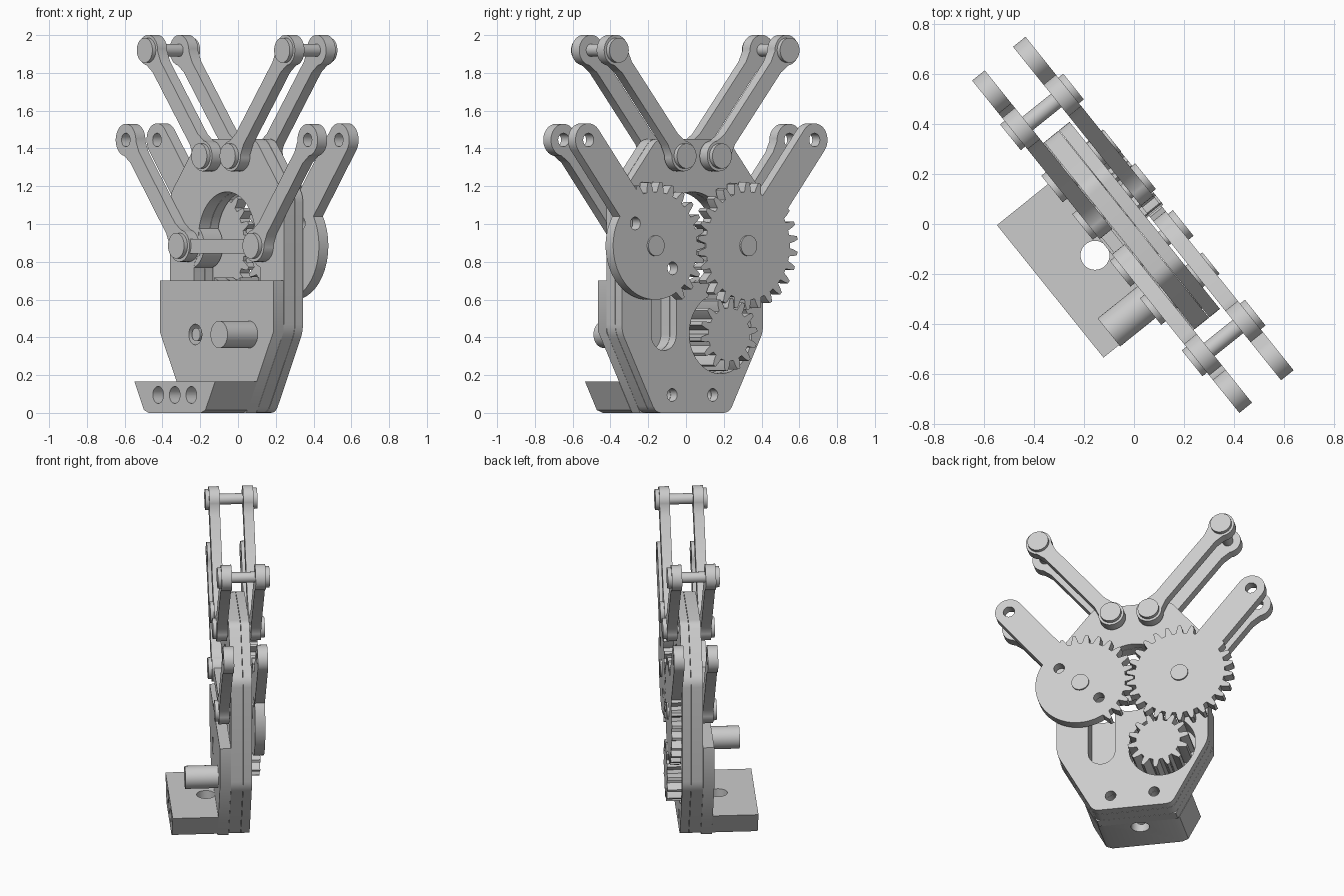
import bpy, bmesh, math
from mathutils import Vector

cube = bpy.data.objects.get("Cube")
if cube:
    bpy.data.objects.remove(cube)

grey = bpy.data.materials.new("light grey")
grey.use_nodes = True
grey.diffuse_color = (0.6, 0.6, 0.6, 1)
grey.node_tree.nodes["Principled BSDF"].inputs["Base Color"].default_value = (0.6, 0.6, 0.6, 1)

TURN = math.radians(-51.2)      # whole gripper is turned about the vertical
PIVOT = Vector((0.3145, 0.885))  # gear pivots, mirrored in x
TIP = Vector((0.768, 1.445))     # driven arm tips
LINK_LOW = Vector((0.12, 1.36))
LINK_TOP = Vector((0.58, 1.92))
FRONT = (-0.145, -0.08)          # depth layers
BACK = (0.067, 0.131)


def prism(name, outline, near, far):
    """Extrude an (x, z) outline from depth near to depth far."""
    bm = bmesh.new()
    face = bm.faces.new([bm.verts.new((p[0], near, p[1])) for p in outline])
    new = bmesh.ops.extrude_face_region(bm, geom=[face])["geom"]
    verts = [v for v in new if isinstance(v, bmesh.types.BMVert)]
    bmesh.ops.translate(bm, verts=verts, vec=(0, far - near, 0))
    bmesh.ops.recalc_face_normals(bm, faces=bm.faces)
    mesh = bpy.data.meshes.new(name)
    bm.to_mesh(mesh)
    bm.free()
    mesh.materials.append(grey)
    obj = bpy.data.objects.new(name, mesh)
    bpy.context.collection.objects.link(obj)
    obj.rotation_euler.z = TURN
    return obj


def arc(c, r, start, end, steps):
    return [(c[0] + r * math.cos(start + (end - start) * i / steps),
             c[1] + r * math.sin(start + (end - start) * i / steps)) for i in range(steps + 1)]


def disc(name, c, r, near, far, steps=40):
    return prism(name, arc(c, r, 0, math.tau, steps)[:-1], near, far)


def combine(obj, others, operation="DIFFERENCE"):
    """Apply booleans and drop the helper objects."""
    for other in others:
        mod = obj.modifiers.new("cut", "BOOLEAN")
        mod.operation, mod.solver, mod.object = operation, "EXACT", other
    bpy.context.view_layer.update()
    graph = bpy.context.evaluated_depsgraph_get()
    mesh = bpy.data.meshes.new_from_object(obj.evaluated_get(graph))
    obj.modifiers.clear()
    obj.data = mesh
    for other in others:
        bpy.data.objects.remove(other)


def rounded(points, r=0.04):
    out = []
    for i, p in enumerate(points):
        p = Vector(p)
        a = p + (Vector(points[i - 1]) - p).normalized() * r
        b = p + (Vector(points[(i + 1) % len(points)]) - p).normalized() * r
        out += [a.lerp(p, t / 4).lerp(p.lerp(b, t / 4), t / 4) for t in range(5)]
    return out


def mirrored(half):
    return half + [(-x, z) for x, z in reversed(half)]


def link_outline(a, b, r, w):
    """Two round eyes joined by a bar of half width w."""
    d = (b - a).normalized()
    side = Vector((-d.y, d.x))
    ang = math.atan2(d.y, d.x)
    if w >= r:
        return arc(a, r, ang + math.pi / 2, ang + math.pi * 1.5, 16) + \
            arc(b, r, ang - math.pi / 2, ang + math.pi / 2, 16)
    gap = math.asin(w / r) + 0.25
    reach = r + 0.035
    return (arc(a, r, ang + gap, ang + math.tau - gap, 28)
            + [a + d * reach - side * w, b - d * reach - side * w]
            + arc(b, r, ang - math.pi + gap, ang + math.pi - gap, 28)
            + [b - d * reach + side * w, a + d * reach + side * w])


def gear_outline(c, teeth, radius, phase, toothed=lambda a: True):
    module = 2 * radius / teeth
    root, tip = radius - 1.2 * module, radius + module
    pitch = math.tau / teeth
    pts = []
    for k in range(teeth):
        mid = phase + k * pitch
        tooth = toothed(math.degrees(mid) % 360)
        for off, r in ((-0.5, root), (-0.32, root), (-0.22, radius), (-0.11, tip),
                       (0.11, tip), (0.22, radius), (0.32, root)):
            r = r if tooth else root
            ang = mid + off * pitch
            pts.append((c[0] + r * math.cos(ang), c[1] + r * math.sin(ang)))
    return pts


def flip(p, s):
    return Vector((p[0] * s, p[1]))


# Body plates with the centre opening, slots, pinion bore and bolt holes
body = rounded(mirrored([(0.25, 0), (0.48, 0.43), (0.48, 1.155), (0.24, 1.45)]))
PINION = (-0.18, 0.415)
for name, near, far in (("front_body_plate", -0.075, -0.001), ("back_body_plate", 0.001, 0.055)):
    plate = prism(name, body, near, far)
    cutters = [disc("cutter", (0, 0.93), 0.24, -0.2, 0.2, 64),
               disc("cutter", (PINION[0] - 0.01, 0.42), 0.212, -0.2, 0.2, 64)]
    for s in (1, -1):
        cutters.append(prism("cutter", link_outline(Vector((0.195 * s, 0.415)),
                       Vector((0.195 * s, 0.76)), 0.085, 0.085), -0.21, 0.21))
        cutters.append(disc("cutter", (0.138 * s, 0.095), 0.034, -0.2, 0.2, 24))
    combine(plate, cutters)
for s in (1, -1):
    disc("pivot_boss", flip(PIVOT, s), 0.12, -0.074, 0.054)

# Motor mount plate and foot
mount = prism("mount_plate", mirrored([(0.25, 0), (0.48, 0.43), (0.48, 0.7)]), -0.145, -0.076)
combine(mount, [disc("cutter", PINION, 0.055, -0.3, 0.3, 24)])
foot = prism("foot", rounded([(0.34, 0.165), (-0.34, 0.165)], 0) and
             mirrored([(0.22, 0), (0.26, 0.015), (0.34, 0.165)]), -0.43, -0.144)
combine(foot, [disc("cutter", (x, 0.095), 0.045, -0.6, -0.16, 24) for x in (-0.14, 0, 0.14)])
bore = disc("cutter", (0, 0), 0.058, -0.5, 0.5, 32)
bore.rotation_euler = (math.pi / 2, 0, 0)
bore.location = Vector((-0.2 * math.sin(TURN) * -1, -0.2 * math.cos(TURN), 0))
combine(foot, [bore])
disc("motor_barrel", (0.275, 0.415), 0.072, -0.35, -0.14)

# Pinion and its shaft
prism("pinion_gear", gear_outline(PINION, 14, 0.169, math.radians(121)), -0.07, 0.14)
disc("pinion_shaft", PINION, 0.035, -0.14, 0.0, 24)

# Driven arms: geared on the back, plain on the front
for s, side in ((1, "left"), (-1, "right")):
    pivot, tip = flip(PIVOT, s), flip(TIP, s)
    if s > 0:
        outline = gear_outline(pivot, 26, PIVOT.x, math.pi, lambda a: 64 < a < 236)
    else:
        outline = gear_outline(pivot, 26, PIVOT.x, math.pi / 26)
    gear = prism(side + "_gear_arm", outline, *BACK)
    combine(gear, [prism("arm", link_outline(pivot, tip, 0.088, 0.088), *BACK)], "UNION")
    holes = [disc("cutter", tip, 0.036, -0.3, 0.3, 24)]
    if s > 0:
        holes += [disc("cutter", pivot + Vector(o), 0.034, -0.3, 0.3, 24)
                  for o in ((0.135, 0.118), (-0.118, -0.12))]
    combine(gear, holes)
    arm = prism(side + "_front_arm", link_outline(pivot, tip, 0.085, 0.046), *FRONT)
    combine(arm, [disc("cutter", tip, 0.036, -0.3, 0.3, 24)])
    disc(side + "_gear_pin", pivot, 0.055, -0.1, 0.142)
    disc(side + "_gear_pin_head", pivot, 0.068, -0.168, -0.14)

    # Upper links on both faces, with pins through them
    low, top = flip(LINK_LOW, s), flip(LINK_TOP, s)
    for layer, (near, far) in (("front", FRONT), ("back", BACK)):
        prism(f"{side}_{layer}_link", link_outline(low, top, 0.081, 0.044), near, far)
    for label, p in (("lower", low), ("upper", top)):
        disc(f"{side}_{label}_pin", p, 0.034, -0.15, 0.14, 24)
        disc(f"{side}_{label}_front_head", p, 0.066, -0.168, -0.14)
        disc(f"{side}_{label}_back_head", p, 0.066, 0.125, 0.156)

# Cross bar joining the two gear pivots
prism("cross_bar", [(-0.3, 0.845), (0.3, 0.845), (0.3, 0.92), (-0.3, 0.92)], -0.135, -0.085)

bpy.ops.object.select_all(action="DESELECT")
for obj in bpy.context.collection.objects:
    if obj.type == "MESH":
        obj.select_set(True)
        bpy.context.view_layer.objects.active = obj
bpy.ops.object.shade_smooth_by_angle(angle=math.radians(30))
